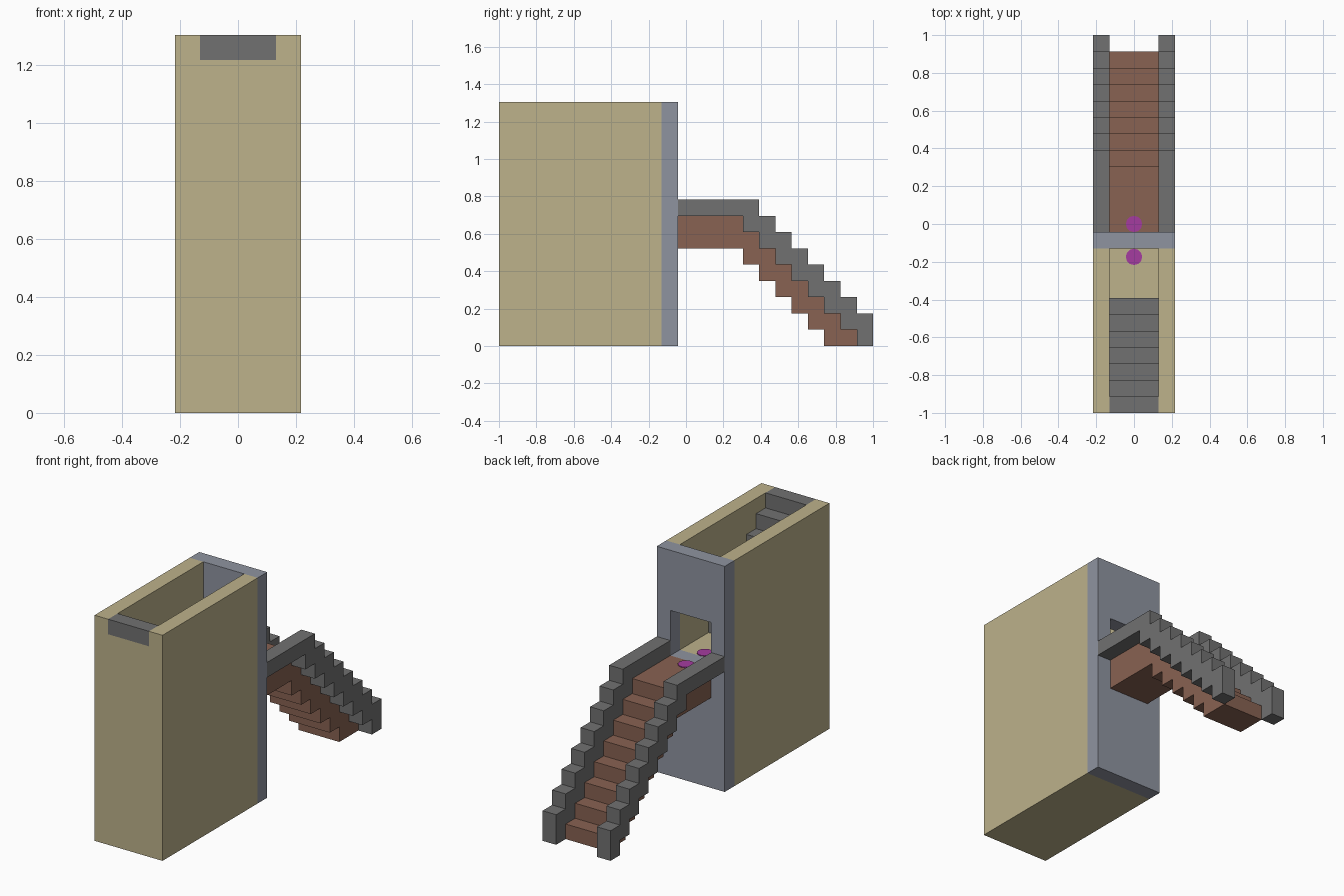
import bpy
import bmesh
from mathutils import Vector

cube = bpy.data.objects.get("Cube")
if cube:
    bpy.data.objects.remove(cube, do_unlink=True)

UNIT = 2 / 23  # edge of one building block


def material(name, *rgb):
    """Flat material from an 8-bit display colour."""
    linear = [((c / 255 + 0.055) / 1.055) ** 2.4 for c in rgb] + [1]
    mat = bpy.data.materials.new(name)
    mat.use_nodes = True
    mat.diffuse_color = linear
    mat.node_tree.nodes["Principled BSDF"].inputs["Base Color"].default_value = linear
    return mat


sandstone = material("sandstone", 189, 178, 139)
slate = material("blue grey stone", 143, 148, 160)
brown = material("brown brick", 136, 98, 82)
grey = material("grey stone", 113, 113, 113)
magenta = material("magenta marker", 165, 60, 160)


def finish(name, bm, mat):
    mesh = bpy.data.meshes.new(name)
    bm.to_mesh(mesh)
    bm.free()
    mesh.materials.append(mat)
    obj = bpy.data.objects.new(name, mesh)
    bpy.context.collection.objects.link(obj)
    return obj


def block(xs, ys, zs):
    return {(x, y, z) for x in xs for y in ys for z in zs}


def build(name, cells, mat):
    """Skin a set of unit blocks, then merge the coplanar faces."""
    bm = bmesh.new()
    for cell in cells:
        centre = Vector(cell) + Vector((0, 0, 0.5))
        for axis in range(3):
            for sign in (-1, 1):
                n = Vector((0, 0, 0))
                n[axis] = sign
                if tuple(int(a + b) for a, b in zip(cell, n)) in cells:
                    continue
                u = Vector((0, 0, 0))
                u[(axis + 1) % 3] = 0.5
                v = n.cross(u)
                mid = centre + n / 2
                bm.faces.new([bm.verts.new((mid + c) * UNIT)
                              for c in (-u - v, u - v, u + v, v - u)])
    bmesh.ops.remove_doubles(bm, verts=bm.verts, dist=0.001)
    bmesh.ops.dissolve_limit(bm, angle_limit=0.01, verts=bm.verts, edges=bm.edges)
    return finish(name, bm, mat)


inner = range(-1, 2)
floor = 8

# Tower: solid base, long side walls and a front wall one block lower
walls = block(range(-2, 3), range(-11, -1), range(floor))
walls |= block((-2, 2), range(-11, -1), range(15))
walls |= block(inner, [-11], range(14))
build("tower_walls", walls, sandstone)

# Back wall with a square doorway
back = block(range(-2, 3), [-1], range(15)) - block(inner, [-1], range(floor, 11))
build("back_wall", back, slate)

# Steps inside the tower, from the front rim down to the floor
inside = block(inner, [-11], [14])
for i in range(1, 7):
    inside |= block(inner, [i - 11], range(floor, 15 - i))
build("inner_stairs", inside, grey)

# Landing and stairs behind the tower
stairs = block(inner, range(4), (6, 7))
for k in range(1, 8):
    stairs |= block(inner, [3 + k], range(max(0, 6 - k), 8 - k))
build("outer_stairs", stairs, brown)

# Stepped parapets on both sides of the stairs
for side, x in (("left", 2), ("right", -2)):
    rail = block([x], range(4), [floor])
    for k in range(1, 9):
        rail |= block([x], [3 + k], range(8 - k, 10 - k))
    build(side + "_parapet", rail, grey)

# Thin floor markers on each side of the doorway
for name, y in (("outer_marker", 0), ("inner_marker", -2)):
    bm = bmesh.new()
    bmesh.ops.create_cone(bm, cap_ends=True, segments=12, radius1=UNIT / 2,
                          radius2=UNIT / 2, depth=0.004)
    bmesh.ops.translate(bm, verts=bm.verts, vec=(0, y * UNIT, floor * UNIT + 0.002))
    finish(name, bm, magenta)
